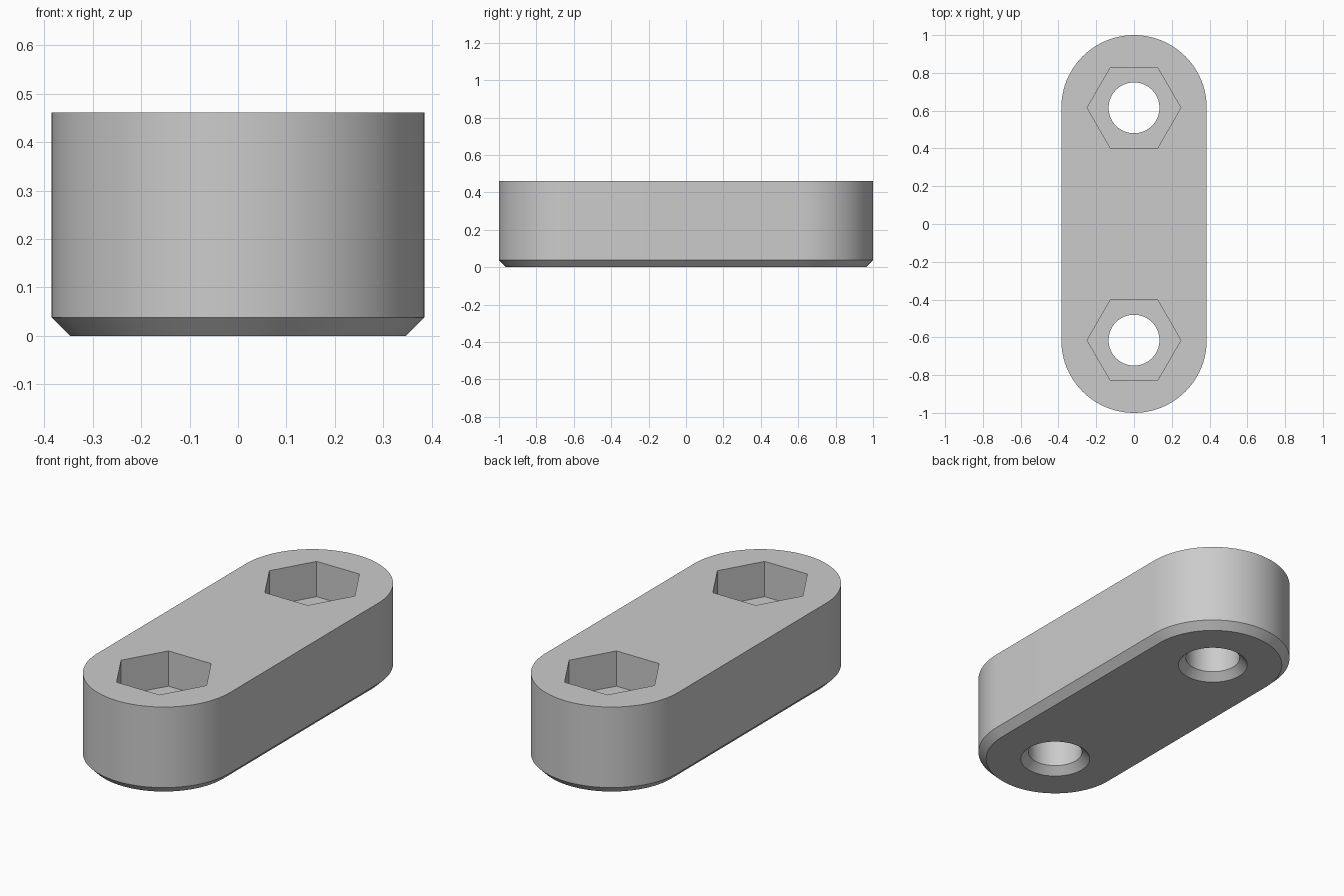
import bpy
import bmesh
from math import pi, cos, sin, radians

RADIUS = 0.385       # rounded end radius
END = 0.615          # distance from the middle to each bolt hole
HEIGHT = 0.4615
CHAMFER = 0.0385
HOLE = 0.1346
NUT = 0.248          # hexagon corner radius
FLOOR = HEIGHT - 0.185

cube = bpy.data.objects.get("Cube")
if cube:
    bpy.data.objects.remove(cube, do_unlink=True)

grey = bpy.data.materials.new("light grey")
colour = (0.6, 0.6, 0.6, 1)
grey.use_nodes = True
grey.diffuse_color = colour
grey.node_tree.nodes["Principled BSDF"].inputs["Base Color"].default_value = colour


def circle(r, n, y=0):
    return [(r * cos(2 * pi * i / n), y + r * sin(2 * pi * i / n)) for i in range(n)]


def capsule(r, n=48):
    arc = [(r * cos(pi * i / n), END + r * sin(pi * i / n)) for i in range(n + 1)]
    return arc + [(-x, -y) for x, y in arc]


def loft(name, sections):
    """Join matching outlines, given as (points, z), into a capped solid."""
    bm = bmesh.new()
    rings = [[bm.verts.new((x, y, z)) for x, y in pts] for pts, z in sections]
    for low, high in zip(rings, rings[1:]):
        for i in range(len(low)):
            j = (i + 1) % len(low)
            bm.faces.new((low[i], low[j], high[j], high[i]))
    bm.faces.new(rings[0][::-1])
    bm.faces.new(rings[-1])
    mesh = bpy.data.meshes.new(name)
    bm.to_mesh(mesh)
    bm.free()
    mesh.materials.append(grey)
    obj = bpy.data.objects.new(name, mesh)
    bpy.context.collection.objects.link(obj)
    return obj


# Rounded bar with a chamfered bottom rim
bar = loft("rounded_bar", [(capsule(RADIUS - CHAMFER), 0),
                           (capsule(RADIUS), CHAMFER),
                           (capsule(RADIUS), HEIGHT)])

# Hexagonal nut pockets above countersunk bolt holes
over = 0.02
cutters = []
for y in (-END, END):
    cutters.append(loft("nut_pocket_cutter", [(circle(NUT, 6, y), FLOOR),
                                              (circle(NUT, 6, y), HEIGHT + over)]))
    cutters.append(loft("bolt_hole_cutter", [(circle(HOLE + CHAMFER + over, 64, y), -over),
                                             (circle(HOLE, 64, y), CHAMFER),
                                             (circle(HOLE, 64, y), HEIGHT + over)]))

bpy.ops.object.select_all(action="DESELECT")
bpy.context.view_layer.objects.active = bar
bar.select_set(True)
for cutter in cutters:
    cutter.hide_render = True
    cut = bar.modifiers.new("cut", "BOOLEAN")
    cut.operation = "DIFFERENCE"
    cut.solver = "EXACT"
    cut.object = cutter
    bpy.ops.object.modifier_apply(modifier=cut.name)
for cutter in cutters:
    bpy.data.objects.remove(cutter, do_unlink=True)

bpy.ops.object.shade_smooth_by_angle(angle=radians(30))
